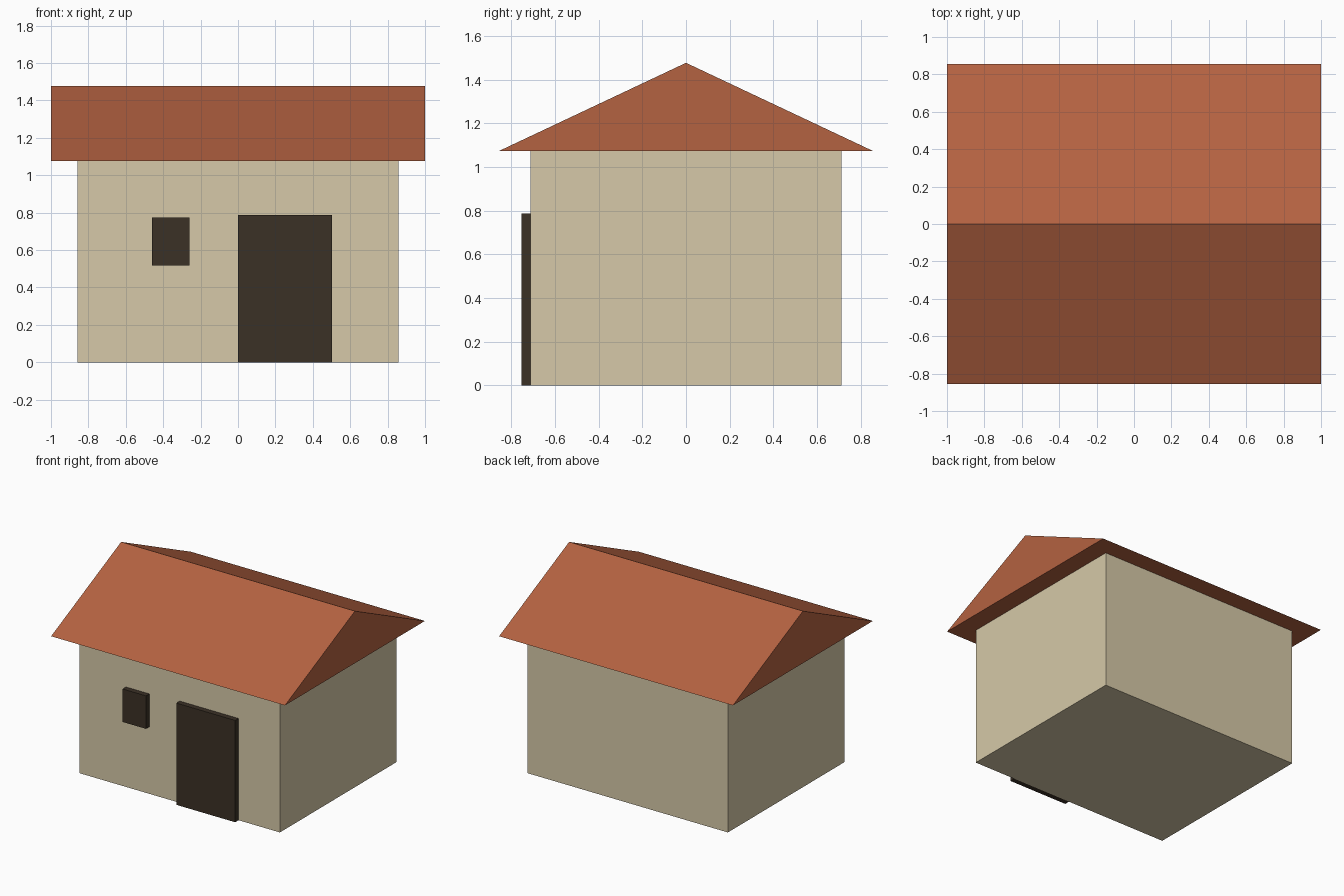
import bpy, bmesh

if "Cube" in bpy.data.objects:
    bpy.data.objects.remove(bpy.data.objects["Cube"])


def material(name, rgb):
    # sRGB 0-255 to linear
    lin = [(c / 255 / 12.92) if c / 255 <= 0.04045 else ((c / 255 + 0.055) / 1.055) ** 2.4 for c in rgb]
    m = bpy.data.materials.new(name)
    m.diffuse_color = (*lin, 1)
    m.use_nodes = True
    m.node_tree.nodes["Principled BSDF"].inputs["Base Color"].default_value = m.diffuse_color
    return m


def extrude_x(name, profile, x0, x1, mat):
    """Sweep a (y, z) profile along x from x0 to x1."""
    bm = bmesh.new()
    face = bm.faces.new([bm.verts.new((x0, y, z)) for y, z in profile])
    ext = bmesh.ops.extrude_face_region(bm, geom=[face])
    verts = [g for g in ext["geom"] if isinstance(g, bmesh.types.BMVert)]
    bmesh.ops.translate(bm, verts=verts, vec=(x1 - x0, 0, 0))
    bmesh.ops.recalc_face_normals(bm, faces=bm.faces[:])
    me = bpy.data.meshes.new(name)
    bm.to_mesh(me)
    bm.free()
    me.materials.append(mat)
    ob = bpy.data.objects.new(name, me)
    bpy.context.collection.objects.link(ob)
    return ob


def box(name, x0, x1, y0, y1, z0, z1, mat):
    return extrude_x(name, [(y0, z0), (y1, z0), (y1, z1), (y0, z1)], x0, x1, mat)


plaster = material("cream plaster", (214, 201, 168))
tile = material("terracotta roof", (180, 98, 65))
wood = material("dark wood", (59, 49, 38))

EAVES, RIDGE = 1.075, 1.478

# House body
box("walls", -0.857, 0.857, -0.712, 0.712, 0, EAVES, plaster)

# Solid gable roof with overhang
extrude_x("roof", [(-0.855, EAVES), (0.855, EAVES), (0, RIDGE)], -1, 1, tile)

# Door and window stand proud of the front wall
box("door", 0.0, 0.503, -0.753, -0.70, 0, 0.787, wood)
box("window", -0.46, -0.26, -0.753, -0.70, 0.518, 0.773, wood)
